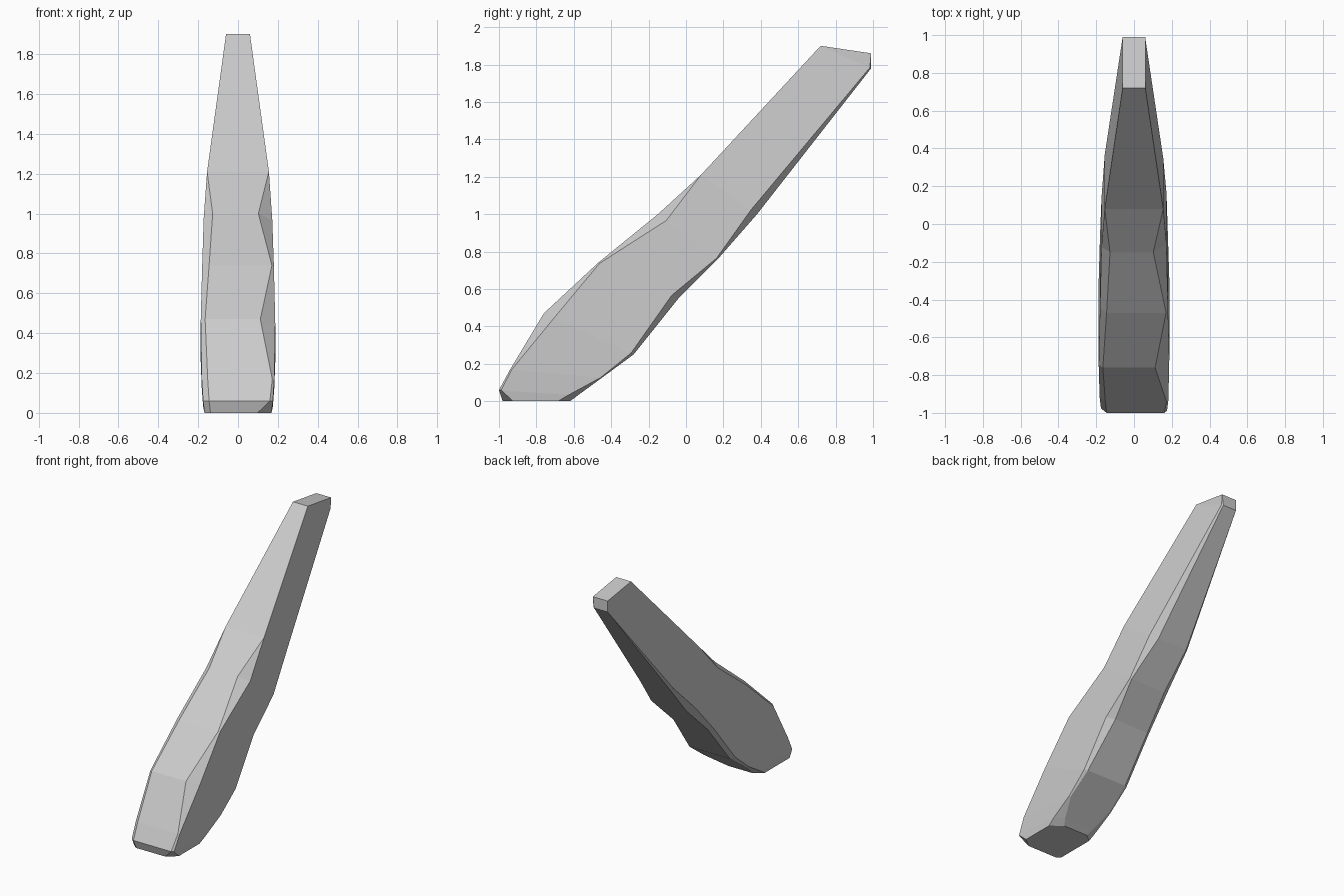
import bpy
import bmesh
from mathutils import Vector

cube = bpy.data.objects.get("Cube")
if cube:
    bpy.data.objects.remove(cube, do_unlink=True)

# Stone colour
stone = bpy.data.materials.new("stone_grey")
stone.use_nodes = True
colour = (0.6, 0.6, 0.6, 1.0)
stone.diffuse_color = colour
bsdf = next(n for n in stone.node_tree.nodes if n.type == 'BSDF_PRINCIPLED')
bsdf.inputs["Base Color"].default_value = colour
bsdf.inputs["Roughness"].default_value = 0.9

# Sections from foot to tip: front (y, z), back (y, z), half width,
# then edge cuts: front left, front right, back left, back right
SECTIONS = [
    ((-.98, 0), (-.62, 0), .168, .07, .03, .08, .06),
    ((-1, .06), (-.58, .03), .175, .015, .03, .06, .05),
    ((-.94, .17), (-.45, .125), .182, .01, .03, .01, .02),
    ((-.76, .47), (-.28, .25), .187, .075, .022, .02, .03),
    ((-.47, .74), (-.04, .55), .18, .01, .035, .05, .03),
    ((-.15, 1), (.17, .76), .172, .07, .045, .01, .05),
    ((.08, 1.21), (.38, 1), .155, 0, 0, .05, .02),
    ((.72, 1.9), (.99, 1.78), .06, 0, 0, .01, 0),
    ((.72, 1.9), (.99, 1.86), .06, 0, 0, 0, 0),
]


def section_points(front, back, half, fl, fr, bl, br):
    """Rectangle between the front and back lines with its corners cut."""
    f, b = Vector((0, *front)), Vector((0, *back))
    inward = (b - f).normalized()
    points = []
    for base, side, cut, step, edge_first in (
            (f, 1, fl, inward, True), (b, 1, bl, -inward, False),
            (b, -1, br, -inward, True), (f, -1, fr, inward, False)):
        edge = base + Vector((side * (half - cut), 0, 0))
        flank = base + Vector((side * half, 0, 0)) + step * cut * .8
        points += [edge, flank] if edge_first else [flank, edge]
    return points


# Leaning shard: skin the sections and close both ends
bm = bmesh.new()
rings = [[bm.verts.new(p) for p in section_points(*s)] for s in SECTIONS]
for low, high in zip(rings, rings[1:]):
    for i in range(len(low)):
        j = (i + 1) % len(low)
        bm.faces.new((low[i], low[j], high[j], high[i]))
bm.faces.new(rings[0][::-1])
bm.faces.new(rings[-1])
bmesh.ops.remove_doubles(bm, verts=bm.verts[:], dist=.002)
bmesh.ops.recalc_face_normals(bm, faces=bm.faces[:])

mesh = bpy.data.meshes.new("leaning_stone_shard")
bm.to_mesh(mesh)
bm.free()
mesh.materials.append(stone)
shard = bpy.data.objects.new("leaning_stone_shard", mesh)
bpy.context.collection.objects.link(shard)
